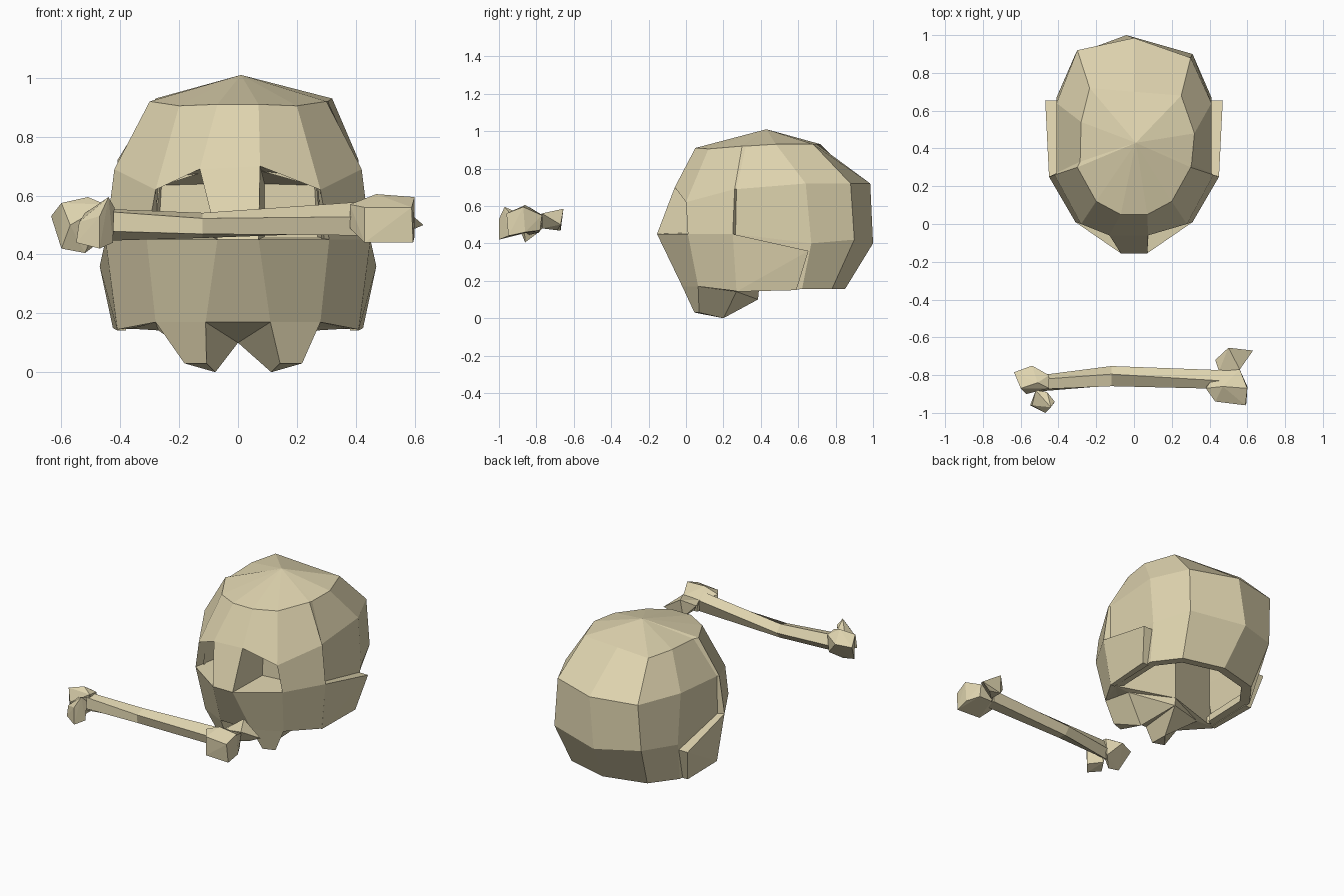
import bpy, bmesh, math

if "Cube" in bpy.data.objects:
    bpy.data.objects.remove(bpy.data.objects["Cube"])


def finish(bm, name):
    bmesh.ops.recalc_face_normals(bm, faces=bm.faces)
    me = bpy.data.meshes.new(name)
    bm.to_mesh(me)
    bm.free()
    mat = bpy.data.materials.get("bone") or bpy.data.materials.new("bone")
    mat.diffuse_color = (0.74, 0.66, 0.43, 1)
    mat.use_nodes = True
    mat.node_tree.nodes["Principled BSDF"].inputs["Base Color"].default_value = mat.diffuse_color
    me.materials.append(mat)
    ob = bpy.data.objects.new(name, me)
    bpy.context.collection.objects.link(ob)
    return ob


def hull(name, pts):
    bm = bmesh.new()
    vs = [bm.verts.new(p) for p in pts]
    res = bmesh.ops.convex_hull(bm, input=vs)
    junk = {g for g in res["geom_interior"] + res["geom_unused"] if isinstance(g, bmesh.types.BMVert)}
    bmesh.ops.delete(bm, geom=list(junk), context='VERTS')
    return finish(bm, name)


# Skull shell: right half of each ring, from the nose round to the back centre
rings = [
    [(.07, .05, .91), (.2, .12, .905), (.3, .3, .92), (.305, .32, .92), (.32, .48, .93), (.25, .68, .93), (0, .7, .93)],
    [(.075, -.06, .70), (.28, 0, .62), (.42, .26, .69), (.41, .27, .69), (.41, .64, .72), (.3, .88, .72), (0, .985, .72)],
    [(.07, -.155, .45), (.31, .01, .45), (.45, .25, .45), (.41, .265, .45), (.41, .67, .4), (.31, .9, .42), (-.04, 1, .4)],
    [(.11, -.02, .17), (.28, .065, .17), (.41, .27, .145), (.39, .28, .145), (.39, .62, .155), (.27, .78, .155), (0, .85, .155)],
]
bm = bmesh.new()
loops = []
for r, half in enumerate(rings):
    pts = half + [(-x, y, z) for x, y, z in half[:-1]][::-1]
    if r == 0:      # the left side of the crown is a little uneven
        pts[7], pts[8], pts[9] = (-.235, .72, .93), (-.28, .54, .93), (-.285, .33, .92)
    if r == 1:
        pts[-1], pts[7] = (-.13, -.06, .69), (-.3, .92, .72)
    loops.append([bm.verts.new(p) for p in pts])
# horizontal lip round the bottom opening
loops.append([bm.verts.new((v.co.x * .86, .43 + (v.co.y - .43) * .86, v.co.z + .005)) for v in loops[3]])
n = len(loops[0])
apex = bm.verts.new((.01, .43, 1.01))
for i in range(n):
    j = (i + 1) % n
    bm.faces.new((apex, loops[0][i], loops[0][j]))
    for r in range(4):
        if r == 1 and i in (0, n - 2):      # eye sockets, filled below
            continue
        bm.faces.new((loops[r][i], loops[r + 1][i], loops[r + 1][j], loops[r][j]))
# recessed eye sockets
for i, j, s in ((0, 1, 1), (n - 1, n - 2, -1)):
    front = [loops[1][i], loops[1][j], loops[2][j], loops[2][i]]
    ends = [(.09, .13, .64), (.26, .14, .635), (.27, .14, .46), (.09, .12, .46)]
    back = [bm.verts.new((s * x, y, z)) for x, y, z in ends]
    bm.faces.new(back)
    for k in range(4):
        m = (k + 1) % 4
        bm.faces.new((front[k], front[m], back[m], back[k]))
skull = finish(bm, "skull_shell")
if max(skull.data.polygons, key=lambda p: p.center.z).normal.z < 0:
    skull.data.flip_normals()
sol = skull.modifiers.new("thickness", 'SOLIDIFY')
sol.thickness = .05
sol.offset = -1

# Flared cheek plates
for side, s in (("right", 1), ("left", -1)):
    outer = [(.45, .25, .45), (.47, .655, .36), (.425, .59, .15), (.41, .27, .142)]
    inner = [(.38, y, z) for x, y, z in outer]
    hull(side + "_cheek", [(s * x, y, z) for x, y, z in outer + inner])

# Palate with two hanging teeth
half = [(.11, -.02, .17), (.28, .065, .17), (.37, .27, .148), (.27, .27, .142),
        (.2, .07, .03), (.125, .045, .03), (.095, .2, 0)]
bm = bmesh.new()
D, E = bm.verts.new((0, .39, .15)), bm.verts.new((0, .385, .10))
tops = []
for s in (1, -1):
    A, B, Q, C, F, G, H = [bm.verts.new((s * x + (.018 if z < .1 else 0), y, z)) for x, y, z in half]
    for f in ((A, B, F, G), (B, C, H, F), (B, Q, C), (C, Q, D), (C, E, H), (A, G, H, E),
              (F, H, G), (C, D, E), (A, D, Q, B)):
        bm.faces.new(f)
    tops.append(A)
bm.faces.new((tops[0], tops[1], E))
bm.faces.new((tops[0], tops[1], D))
finish(bm, "palate_and_teeth")

# Solid core behind the face, closing the sockets from inside
core = [(.37, .27), (.26, .1), (.1, .02), (0, .39)]
hull("face_core", [(s * x, y, z) for s in (1, -1) for x, y in core[:1] + core[3:] for z in (.15, .62)]
     + [(s * x, y + .13, z) for s in (1, -1) for x, y in core[1:3] for z in (.17, .62)])

# Long bone shaft: five-sided sections x, y, z, half depth, half height, twist
sections = [(-.5, -.845, .505, .045, .06, 60), (-.12, -.81, .498, .058, .045, 75), (.45, -.82, .52, .053, .062, 100)]
bm = bmesh.new()
sec = []
for x, y, z, a, b, tw in sections:
    ang = [math.radians(tw + 72 * k) for k in range(5)]
    sec.append([bm.verts.new((x, y + a * math.cos(t), z + b * math.sin(t))) for t in ang])
for p, q in zip(sec, sec[1:]):
    for k in range(5):
        bm.faces.new((p[k], p[(k + 1) % 5], q[(k + 1) % 5], q[k]))
bm.faces.new(sec[0])
bm.faces.new(sec[-1])
finish(bm, "bone_shaft")

# Bone end knobs
hull("left_knob_back", [(-.635, -.785, .53), (-.6, -.87, .575), (-.54, -.75, .54), (-.51, -.84, .595), (-.45, -.8, .56),
                        (-.45, -.87, .57), (-.6, -.86, .42), (-.52, -.86, .405), (-.46, -.8, .45), (-.57, -.9, .5)])
hull("left_knob_front", [(-.54, -.96, .51), (-.55, -.96, .44), (-.47, -1, .53), (-.47, -1, .42), (-.44, -.97, .595),
                         (-.42, -.94, .56), (-.425, -.95, .44), (-.52, -.88, .54), (-.46, -.89, .56), (-.5, -.88, .45)])
hull("right_knob_front", [(.38, -.87, .57), (.38, -.86, .49), (.43, -.94, .56), (.43, -.94, .44), (.47, -.86, .605),
                          (.59, -.96, .56), (.595, -.95, .44), (.6, -.87, .595), (.6, -.86, .46), (.56, -.77, .55),
                          (.45, -.77, .55), (.47, -.78, .47), (.56, -.78, .47)])
hull("right_knob_back", [(.43, -.72, .54), (.5, -.655, .585), (.56, -.69, .47), (.63, -.67, .5), (.56, -.77, .56),
                         (.45, -.78, .55), (.48, -.77, .48), (.49, -.67, .47)])
